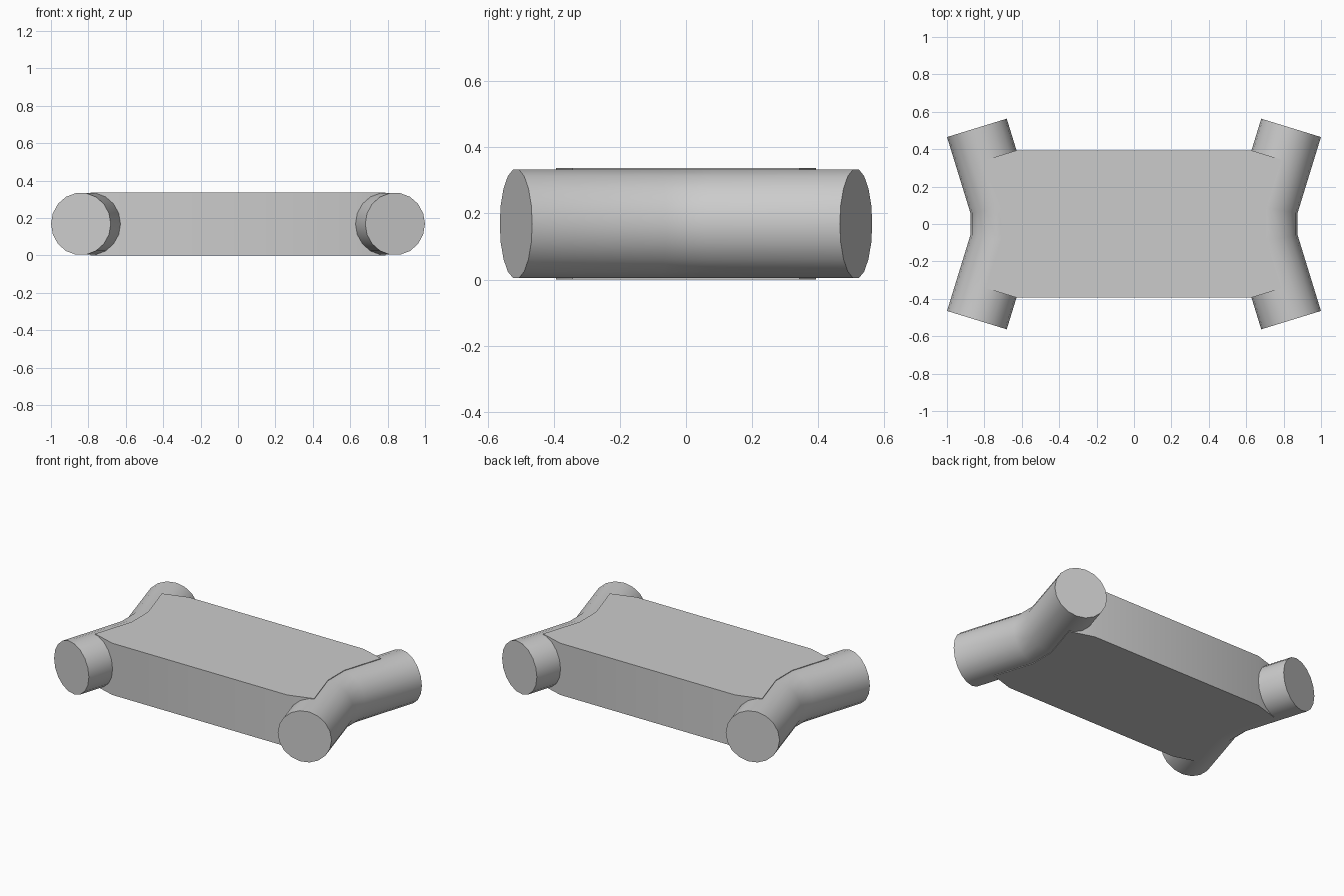
import bpy
import bmesh
from math import sin, cos, pi
from mathutils import Vector

old = bpy.data.objects.get("Cube")
if old:
    bpy.data.objects.remove(old, do_unlink=True)

RADIUS = 0.167
SIDES = 18
THICKNESS = 0.337
MID_Z = THICKNESS / 2
BEND = Vector((0.708, 0.085, MID_Z))
END = Vector((0.84, 0.514, MID_Z))

grey = bpy.data.materials.new("plain grey")
grey.use_nodes = True
colour = (0.6, 0.6, 0.6, 1)
grey.diffuse_color = colour
grey.node_tree.nodes["Principled BSDF"].inputs["Base Color"].default_value = colour


def finish(bm, name):
    """Turn the bmesh into a smooth-shaded object with sharp edges kept."""
    bmesh.ops.recalc_face_normals(bm, faces=bm.faces)
    mesh = bpy.data.meshes.new(name)
    bm.to_mesh(mesh)
    bm.free()
    mesh.materials.append(grey)
    obj = bpy.data.objects.new(name, mesh)
    bpy.context.collection.objects.link(obj)
    bpy.ops.object.select_all(action="DESELECT")
    obj.select_set(True)
    bpy.context.view_layer.objects.active = obj
    bpy.ops.object.shade_smooth_by_angle(angle=pi / 6)


def flip(v, sx, sy):
    return Vector((v.x * sx, v.y * sy, v.z))


def bent_tube(name, side):
    """Capped tube along the front-to-back path, mitred at both bends."""
    path = [flip(END, side, -1), flip(BEND, side, -1),
            flip(BEND, side, 1), flip(END, side, 1)]
    bm = bmesh.new()
    rings = []
    for i, p in enumerate(path):
        before = (p - path[max(i - 1, 0)]).normalized()
        after = (path[min(i + 1, 3)] - p).normalized()
        tangent = (before + after).normalized()
        across = Vector((tangent.y, -tangent.x, 0))
        stretch = 1 / tangent.dot(after if i < 3 else before)
        rings.append([bm.verts.new(p + across * RADIUS * stretch * cos(a)
                                   + Vector((0, 0, RADIUS * sin(a))))
                      for a in (2 * pi * k / SIDES for k in range(SIDES))])
    for r, s in zip(rings, rings[1:]):
        for k in range(SIDES):
            n = (k + 1) % SIDES
            bm.faces.new((r[k], r[n], s[n], s[k]))
    bm.faces.new(rings[0])
    bm.faces.new(rings[-1])
    finish(bm, name)


# Flat slab whose ends follow the tube axes and whose corners are cut square to them
along = (END - BEND).normalized()
square = Vector((along.y, -along.x, 0))
corner = Vector((0.63, 0.393, MID_Z))
on_axis = corner + square * RADIUS
quarter = [corner, on_axis, BEND]
outline = (quarter + [flip(v, 1, -1) for v in reversed(quarter)]
           + [flip(v, -1, -1) for v in quarter]
           + [flip(v, -1, 1) for v in reversed(quarter)])
bm = bmesh.new()
base = bm.faces.new([bm.verts.new((v.x, v.y, 0)) for v in outline])
top = bmesh.ops.extrude_face_region(bm, geom=[base])["geom"]
bmesh.ops.translate(bm, vec=(0, 0, THICKNESS),
                    verts=[g for g in top if isinstance(g, bmesh.types.BMVert)])
finish(bm, "slab")

# Side tubes
bent_tube("left_tube", 1)
bent_tube("right_tube", -1)
